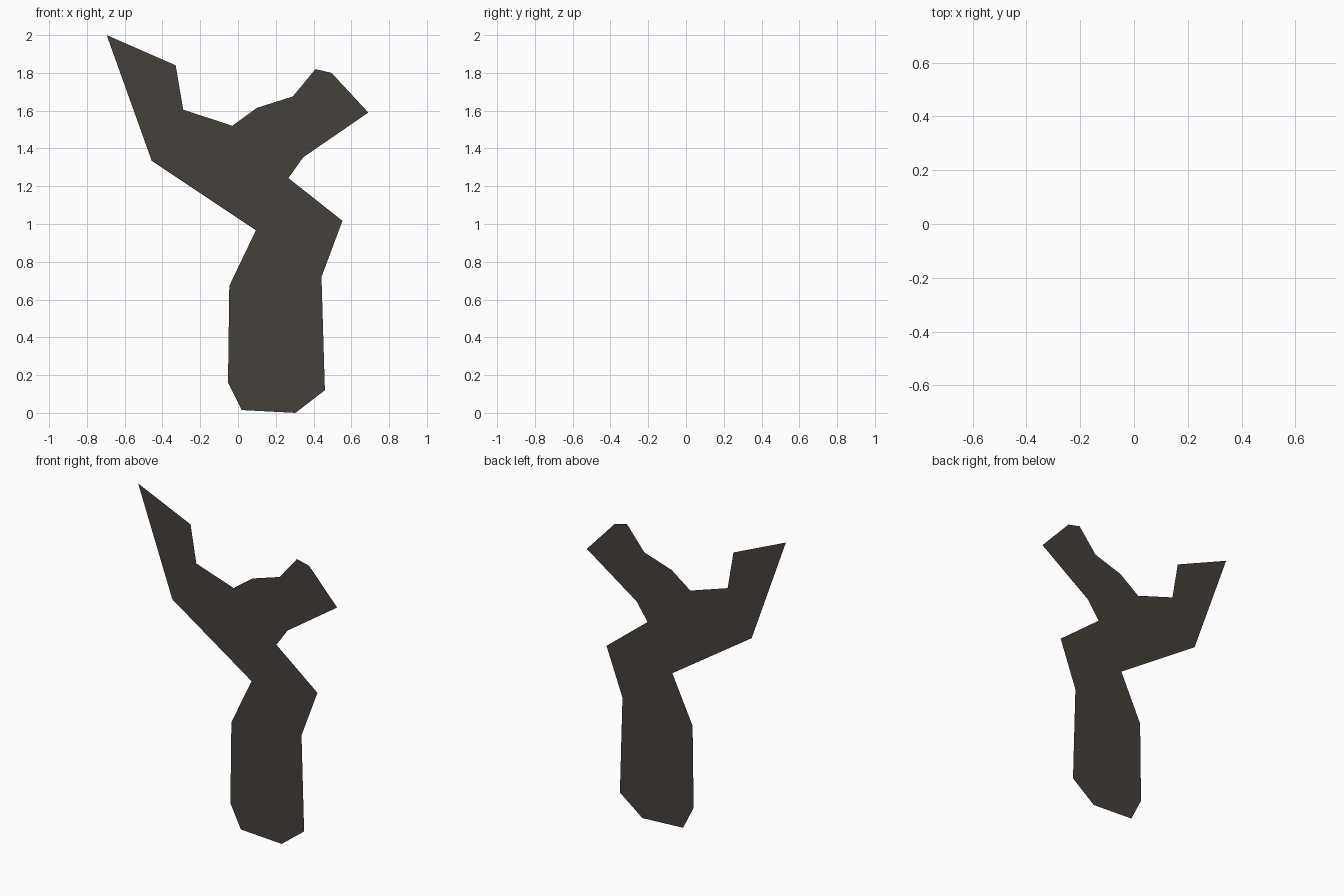
import bpy, bmesh

if "Cube" in bpy.data.objects:
    bpy.data.objects.remove(bpy.data.objects["Cube"])

# Outline of the forked trunk in the front plane (x, z), clockwise from the left branch tip
OUTLINE = [
    (-0.695, 2.0), (-0.33, 1.84), (-0.29, 1.605), (-0.03, 1.52),    # left branch, crotch
    (0.10, 1.615), (0.29, 1.675), (0.41, 1.82), (0.495, 1.80),      # right branch, upper edge
    (0.69, 1.59), (0.345, 1.353), (0.267, 1.243),                   # right branch, lower edge
    (0.553, 1.017), (0.442, 0.72), (0.46, 0.12), (0.304, 0.0),      # right side of trunk
    (0.02, 0.015), (-0.053, 0.16), (-0.046, 0.673), (0.095, 0.967), # left side of trunk
    (-0.457, 1.335),                                                # underside of left branch
]

bark = bpy.data.materials.new("dark_bark")
bark.diffuse_color = (0.060, 0.053, 0.044, 1.0)
bark.use_nodes = True
bark.node_tree.nodes["Principled BSDF"].inputs["Base Color"].default_value = bark.diffuse_color

# Flat sheet with no thickness, facing the front
bm = bmesh.new()
face = bm.faces.new([bm.verts.new((x, 0, z)) for x, z in OUTLINE])
face.normal_update()
if face.normal.y > 0:
    face.normal_flip()
bmesh.ops.triangulate(bm, faces=[face])

mesh = bpy.data.meshes.new("forked_trunk")
bm.to_mesh(mesh)
bm.free()
mesh.materials.append(bark)
bpy.context.collection.objects.link(bpy.data.objects.new("forked_trunk", mesh))
